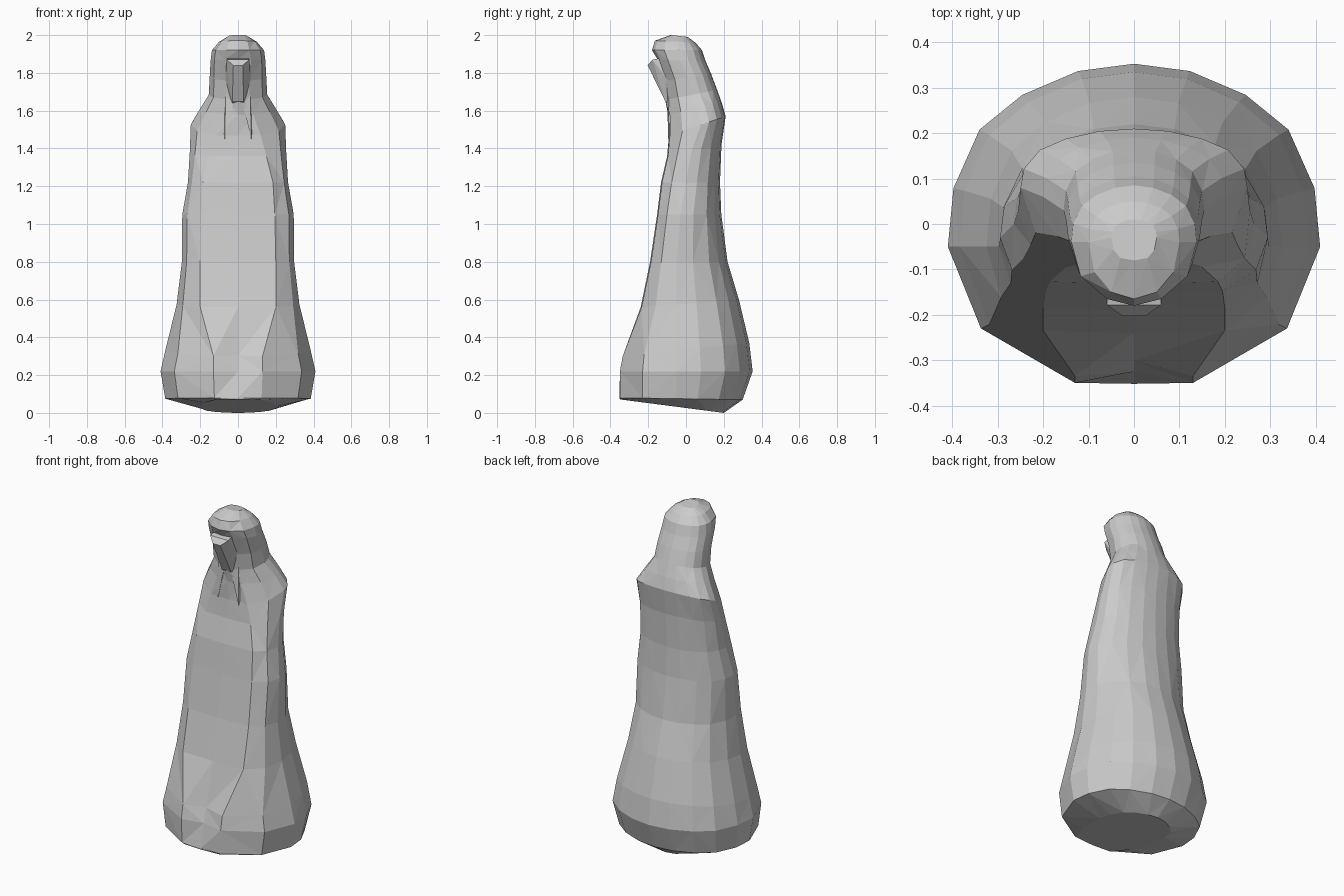
import bpy
import bmesh

cube = bpy.data.objects.get("Cube")
if cube:
    bpy.data.objects.remove(cube, do_unlink=True)


def make_material(name, colour):
    mat = bpy.data.materials.new(name)
    mat.use_nodes = True
    mat.diffuse_color = colour
    mat.node_tree.nodes["Principled BSDF"].inputs["Base Color"].default_value = colour
    return mat


stone = make_material("stone grey", (0.6, 0.6, 0.6, 1))


def finish(bm, name):
    """Turn the mesh into a flat shaded object."""
    bmesh.ops.recalc_face_normals(bm, faces=bm.faces[:])
    mesh = bpy.data.meshes.new(name)
    bm.to_mesh(mesh)
    bm.free()
    mesh.materials.append(stone)
    obj = bpy.data.objects.new(name, mesh)
    bpy.context.collection.objects.link(obj)
    return obj


# Side and back outline of a section: share of width, share of depth behind widest point
BACK_SHAPE = [(1, 0), (.97, .32), (.83, .64), (.6, .83), (.3, .96)]


def section(crease, front, back, width, flat, widest):
    """Closed outline: flat front panel with a centre crease, rounded sides and back."""
    corner = (flat + (width - flat) * .74, front + (widest - front) * .4)
    half = [(flat, front), corner]
    half += [(width * u, widest + (back - widest) * v) for u, v in BACK_SHAPE]
    mirrored = [(-x, y) for x, y in reversed(half)]
    return [(0, crease)] + half + [(0, back)] + mirrored


def loft(name, rings):
    """Skin a stack of sections; each ring may slope from front height to back height."""
    bm = bmesh.new()
    loops = []
    for z_front, z_back, *shape in rings:
        front, back = shape[1], shape[2]
        loops.append([
            bm.verts.new((x, y, z_front + (z_back - z_front) * (y - front) / (back - front)))
            for x, y in section(*shape)])
    count = len(loops[0])
    for level, (low, high) in enumerate(zip(loops, loops[1:])):
        for i in range(count):
            j = (i + 1) % count
            a, b, c, d = low[i], low[j], high[j], high[i]
            # Mirrored, alternating diagonals give the faceted look
            if (level + i + (i >= count // 2)) % 2:
                bm.faces.new((a, b, c))
                bm.faces.new((a, c, d))
            else:
                bm.faces.new((a, b, d))
                bm.faces.new((b, c, d))
    bm.faces.new(loops[0])
    bm.faces.new(loops[-1])
    return finish(bm, name)


# Front height, back height, crease, front, back, half width, panel half width, widest point
BODY = [
    (.07, 0, -.35, -.34, .2, .2, .12, -.05),
    (.08, .07, -.352, -.35, .3, .385, .125, -.05),
    (.22, .22, -.325, -.35, .353, .41, .13, -.05),
    (.3, .37, -.3, -.335, .335, .385, .13, -.05),
    (.56, .6, -.24, -.235, .28, .325, .2, -.05),
    (.8, .8, -.19, -.185, .22, .297, .2, -.05),
    (1.05, 1.05, -.153, -.148, .187, .295, .195, -.03),
    (1.22, 1.22, -.132, -.127, .18, .265, .185, 0),
    (1.36, 1.42, -.1, -.095, .188, .255, .15, .03),
    (1.47, 1.57, -.09, -.085, .21, .25, .12, .08),
    (1.58, 1.64, -.095, -.085, .19, .2, .08, .06),
    (1.66, 1.71, -.11, -.09, .165, .155, .06, .03),
    (1.76, 1.79, -.125, -.105, .135, .15, .06, .01),
    (1.87, 1.86, -.15, -.14, .105, .145, .07, -.03),
    (1.92, 1.92, -.18, -.165, .085, .138, .06, -.04),
    (1.97, 1.96, -.165, -.15, .05, .1, .05, -.04),
    (2, 1.99, -.08, -.075, .01, .05, .03, -.03),
]
loft("body", BODY)

# Protruding beak below the brow, tapering down into the throat
beak = bmesh.new()
for x, y, z in [(.025, -.203, 1.84), (.06, -.178, 1.87), (.055, -.1, 1.885),
                (.07, -.08, 1.74), (.03, -.11, 1.65), (.03, -.05, 1.6)]:
    for side in (-1, 1):
        beak.verts.new((side * x, y, z))
hull = bmesh.ops.convex_hull(beak, input=beak.verts[:])
finish(beak, "beak")

# Thin folds of drapery hanging from the throat onto the chest
for side, label in ((1, "left"), (-1, "right")):
    fold = bmesh.new()
    for x, y, z in [(.02, -.1, 1.66), (.065, -.09, 1.7), (.07, -.094, 1.45),
                    (.05, -.05, 1.6), (.09, -.05, 1.62)]:
        fold.verts.new((side * x, y, z))
    bmesh.ops.convex_hull(fold, input=fold.verts[:])
    finish(fold, label + "_throat_fold")
